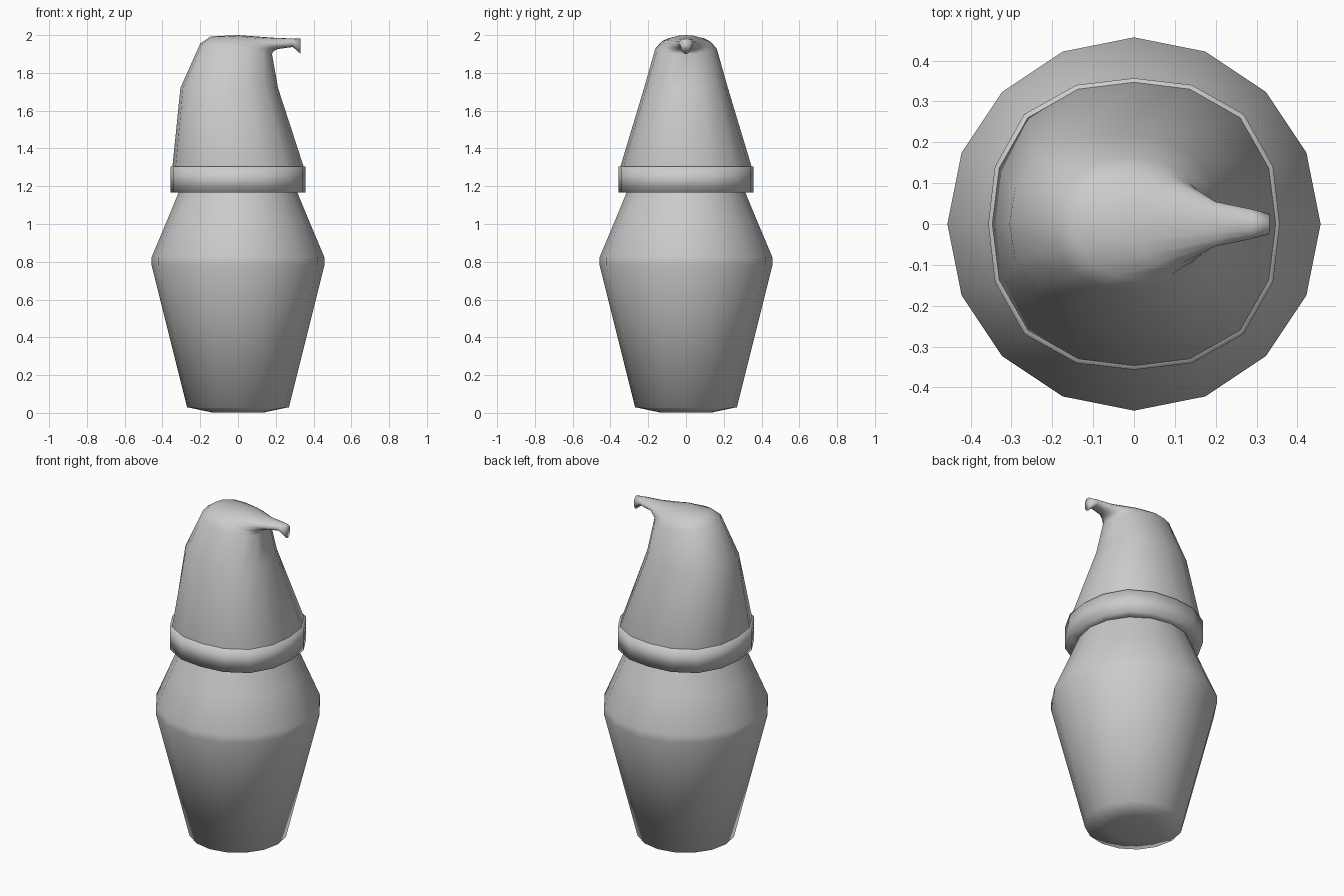
import bpy, bmesh
from math import sin, cos, pi

if "Cube" in bpy.data.objects:
    bpy.data.objects.remove(bpy.data.objects["Cube"])

SIDES = 16


def loft(name, rings):
    """Each ring: (xa, za, xb, zb, half depth in y, squareness)."""
    bm = bmesh.new()
    loops = []
    for xa, za, xb, zb, w, sq in rings:
        loop = []
        for i in range(SIDES):
            t = 2 * pi * i / SIDES
            k = 1 + sq * sin(2 * t) ** 2
            c, s = cos(t) * k, sin(t) * k
            loop.append(bm.verts.new(((xa + xb) / 2 + (xb - xa) / 2 * c, w * s,
                                      (za + zb) / 2 + (zb - za) / 2 * c)))
        loops.append(loop)
    for lo, hi in zip(loops, loops[1:]):
        for i in range(SIDES):
            j = (i + 1) % SIDES
            bm.faces.new((lo[i], lo[j], hi[j], hi[i]))
    bm.faces.new(loops[0][::-1])
    bm.faces.new(loops[-1])
    bmesh.ops.recalc_face_normals(bm, faces=bm.faces)
    for f in bm.faces:
        f.smooth = True
    mesh = bpy.data.meshes.new(name)
    bm.to_mesh(mesh)
    bm.free()
    ob = bpy.data.objects.new(name, mesh)
    bpy.context.collection.objects.link(ob)
    return ob


def level(r, z, sq=0.0):
    return (-r, z, r, z, r, sq)


# Body: tapered pot shape with a rounded foot and shoulder
loft("body", [level(0.14, 0.003), level(0.27, 0.03), level(0.457, 0.78),
              level(0.457, 0.825), level(0.375, 1.02), level(0.315, 1.165),
              level(0.29, 1.22)])

# Hat band
loft("hat_band", [level(0.30, 1.168, 0.05), level(0.357, 1.168, 0.065),
                  level(0.357, 1.305, 0.065), level(0.335, 1.305, 0.065)])

# Drooping hat: rings turn from level to upright as the tip bends to +x
loft("hat", [level(0.335, 1.25, 0.06),
             (-0.347, 1.305, 0.347, 1.305, 0.347, 0.06),
             (-0.305, 1.72, 0.212, 1.72, 0.222, 0.05),
             (-0.20, 1.955, 0.18, 1.90, 0.163, 0.04),
             (-0.145, 1.993, 0.184, 1.908, 0.138, 0.02),
             (0.0, 2.0, 0.19, 1.916, 0.107, 0),
             (0.19, 1.986, 0.207, 1.926, 0.055, 0),
             (0.29, 1.982, 0.29, 1.937, 0.036, 0),
             (0.332, 1.981, 0.332, 1.90, 0.025, 0)])
